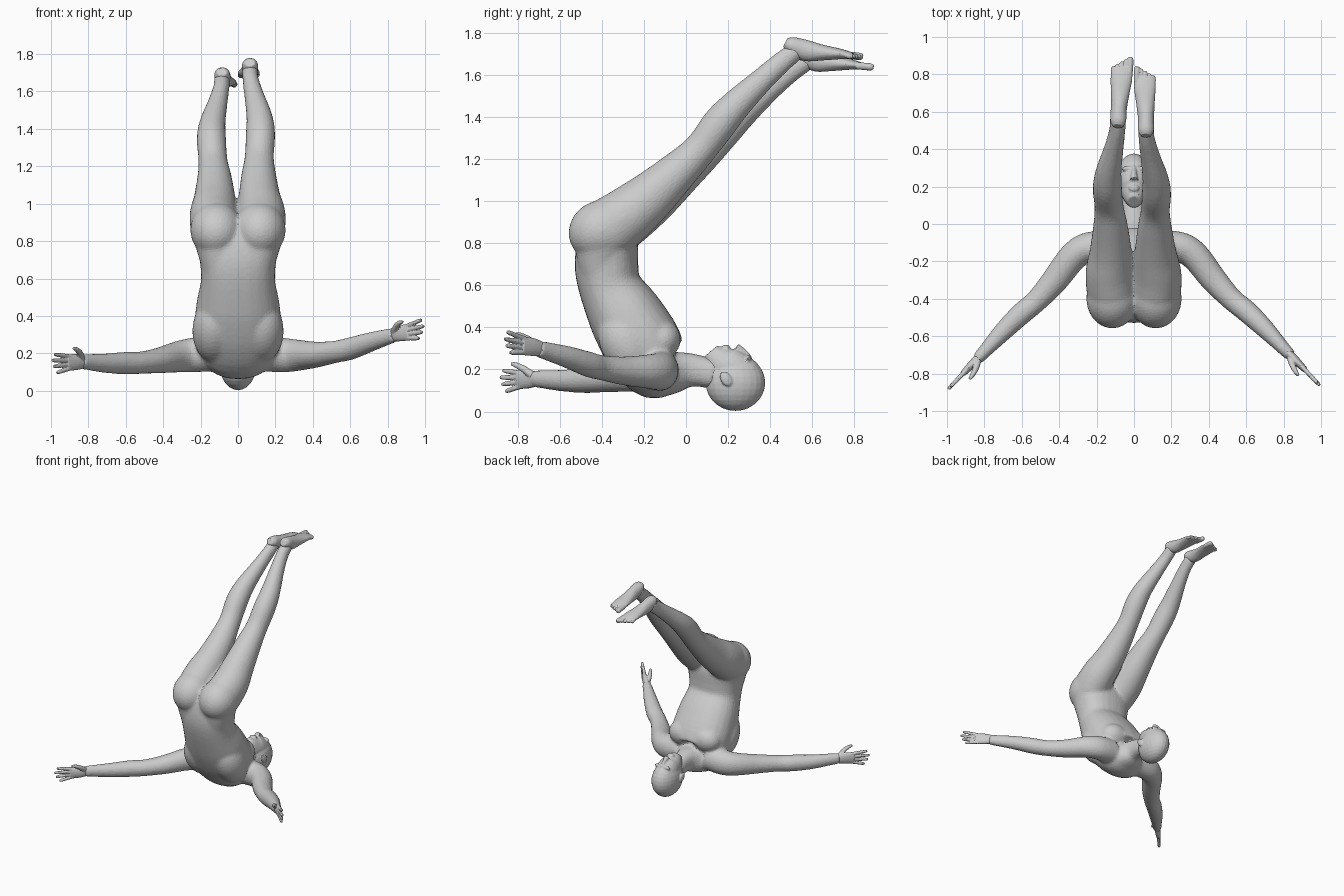
import bpy, bmesh, math
from mathutils import Vector, Matrix

bm = bmesh.new()
grow = .022  # radius allowance for the later relaxing


def catmull(a, b, c, d, t):
    return 0.5 * (2*b + (c - a)*t + (2*a - 5*b + 4*c - d)*t*t + (3*b - a - 3*c + d)*t**3)


def loft(sections, side=(1, 0, 0), seg=24, steps=4, square=2.0):
    """Sections are (x, y, z, radius along side, radius across)."""
    n = len(sections)
    pts = []
    for i in range(n - 1):
        q = [sections[min(max(i + k, 0), n - 1)] for k in (-1, 0, 1, 2)]
        for s in range(steps):
            pts.append([catmull(*v, s / steps) for v in zip(*q)])
    pts.append(list(sections[-1]))

    def sup(v):
        return math.copysign(abs(v) ** (2 / square), v)
    rings = []
    for i, p in enumerate(pts):
        t = (Vector(pts[min(i + 1, len(pts) - 1)][:3]) - Vector(pts[max(i - 1, 0)][:3])).normalized()
        across = t.cross(Vector(side)).normalized()
        s = across.cross(t)
        ra, rb = math.hypot(p[3], grow), math.hypot(p[4], grow)
        rings.append([bm.verts.new(Vector(p[:3]) + s * ra * sup(math.cos(a)) + across * rb * sup(math.sin(a)))
                      for a in (2 * math.pi * k / seg for k in range(seg))])
    for r, q in zip(rings, rings[1:]):
        for k in range(seg):
            bm.faces.new((r[k], r[(k + 1) % seg], q[(k + 1) % seg], q[k]))
    bm.faces.new(rings[0])
    bm.faces.new(rings[-1])


def blob(c, r, tilt=0):
    m = Matrix.Translation(c) @ Matrix.Rotation(tilt, 4, 'X') @ Matrix.Diagonal((*r, 1))
    bmesh.ops.create_uvsphere(bm, u_segments=24, v_segments=14, radius=1, matrix=m)


def finish(name, voxel, relax, ratio):
    """Fuse everything lofted so far into one faceted skin."""
    global bm
    bmesh.ops.recalc_face_normals(bm, faces=bm.faces)
    mesh = bpy.data.meshes.new(name)
    bm.to_mesh(mesh)
    bm.free()
    bm = bmesh.new()
    ob = bpy.data.objects.new(name, mesh)
    bpy.context.collection.objects.link(ob)
    rm = ob.modifiers.new("fuse", 'REMESH')
    rm.mode, rm.voxel_size, rm.use_smooth_shade = 'VOXEL', voxel, False
    sm = ob.modifiers.new("relax", 'SMOOTH')
    sm.factor, sm.iterations = .5, relax
    ob.modifiers.new("facets", 'DECIMATE').ratio = ratio


# Torso, from pelvis down to the neck
loft([(0, -.37, .92, .17, .10), (0, -.37, .82, .215, .14), (0, -.378, .70, .204, .150),
      (0, -.36, .59, .197, .148), (0, -.29, .46, .222, .176), (0, -.205, .315, .230, .186),
      (0, -.14, .21, .20, .16), (0, -.07, .187, .135, .106), (0, 0, .197, .078, .082),
      (0, .06, .193, .064, .072), (0, .14, .175, .064, .066)], square=2.3)
# Back, chest and buttock muscles
for sx in (-1, 1):
    blob((sx*.13, -.28, .32), (.115, .125, .18), .5)
    blob((sx*.10, -.115, .34), (.115, .09, .095), -.4)
    blob((sx*.116, -.40, .86), (.14, .162, .145), .4)

# Legs, starting at the small of the back; the left one hangs a little lower
leg = [(.10, -.41, .64, .085, .085), (.107, -.405, .75, .11, .118), (.116, -.38, .85, .13, .145),
       (.125, -.27, .94, .128, .134), (.115, -.16, 1.03, .111, .116), (.111, -.03, 1.15, .091, .092),
       (.114, .07, 1.25, .075, .077), (.12, .16, 1.37, .076, .08), (.115, .24, 1.46, .067, .07),
       (.087, .36, 1.575, .049, .054), (.067, .46, 1.665, .038, .046), (.064, .53, 1.718, .038, .04)]


def place(p, t, sx):
    low = 1 if sx < 0 else 0
    return (sx * (p[0] + low*.022*min(1, 2*t)), p[1] + low*.05*t, p[2] - low*.05*t, *p[3:])


for sx in (1, -1):
    loft([place(p, max(0, i - 2) / (len(leg) - 3), sx) for i, p in enumerate(leg)])

# Arms; heights differ between the two sides
arm = [(.13, -.13, .095, .095), (.25, -.125, .08, .09), (.33, -.175, .075, .08),
       (.42, -.29, .069, .066), (.52, -.40, .057, .056), (.60, -.465, .056, .057),
       (.70, -.56, .047, .049), (.80, -.665, .03, .039), (.84, -.705, .025, .035)]
heights = {1: (.20, .19, .19, .193, .208, .225, .258, .288, .298),
           -1: (.20, .19, .18, .162, .15, .148, .147, .153, .156)}
for sx in (1, -1):
    loft([(sx*x, y - (sx < 0)*.02*i/8, z, a, b)
          for i, ((x, y, a, b), z) in enumerate(zip(arm, heights[sx]))], (sx*.7, .7, 0))
finish("body", .0075, 35, .13)
grow = .004

# Head: cranium, face, brow, nose, lips, ears
blob((0, .235, .137), (.098, .142, .134))
loft([(0, .29, .16, .08, .085), (0, .23, .20, .08, .092), (0, .18, .225, .072, .088),
      (0, .14, .262, .054, .062), (0, .118, .287, .034, .04)])
loft([(0, .30, .25, .013, .018), (0, .265, .285, .015, .02), (0, .237, .305, .021, .02)])
blob((0, .19, .302), (.028, .02, .016))
loft([(0, .06, .193, .058, .062), (0, .14, .18, .062, .068)])
for sx in (-1, 1):
    blob((sx*.033, .295, .252), (.034, .014, .016), -.6)
    blob((sx*.098, .19, .155), (.012, .026, .038), .6)
finish("head", .005, 7, .15)

# Feet with toes; the left one turns inwards
foot = [(.064, .472, 1.755, .026, .022), (.064, .50, 1.742, .042, .04), (.064, .57, 1.716, .043, .05),
        (.061, .65, 1.706, .05, .037), (.058, .73, 1.70, .058, .025), (.057, .79, 1.692, .054, .015)]
for sx in (1, -1):
    def plant(p):
        turn = .05 * (p[1] - .47) if sx < 0 else 0
        return place((p[0] - turn, *p[1:]), 1, sx)
    loft([plant(p) for p in foot])
    for k in range(5):
        x, r = .016 + k*.022, (.017 if k == 0 else .012)
        end = .842 - k*.012
        loft([plant(p) for p in ((x, .76, 1.694, r, r), (x, end - .015, 1.688, r, r),
                                 (x, end, 1.686, r*.5, r*.5))], seg=12)
finish("feet", .004, 4, .15)

# Hands
for sx in (1, -1):
    z0, rise, dy = heights[sx][-1], (.03 if sx > 0 else -.01), (0 if sx > 0 else -.02)
    side = (sx*.7, .7, 0)
    # Palm
    loft([(sx*.82, -.685 + dy, z0, .023, .034), (sx*.865, -.73 + dy, z0 + rise*.3, .022, .043),
          (sx*.915, -.78 + dy, z0 + rise*.5, .015, .044)], side)
    # Fingers
    for k in range(4):
        f = k - 1.5
        ln = (.062, .078, .085, .074)[k]
        loft([(sx*(.90 + ln*t), -.765 - ln*t*1.05 + dy, z0 + rise*(.5 + .5*t) + f*(.021 + .011*t), r, r)
              for t, r in ((0, .012), (.5, .011), (.95, .010), (1.1, .006))], side, 12)
    # Thumb
    loft([(sx*.835, -.71 + dy, z0 + .015, .019, .019), (sx*.845, -.75 + dy, z0 + .045, .016, .016),
          (sx*.865, -.79 + dy, z0 + .066, .012, .012), (sx*.88, -.81 + dy, z0 + .07, .007, .007)], side, 12)
finish("hands", .004, 3, .2)
